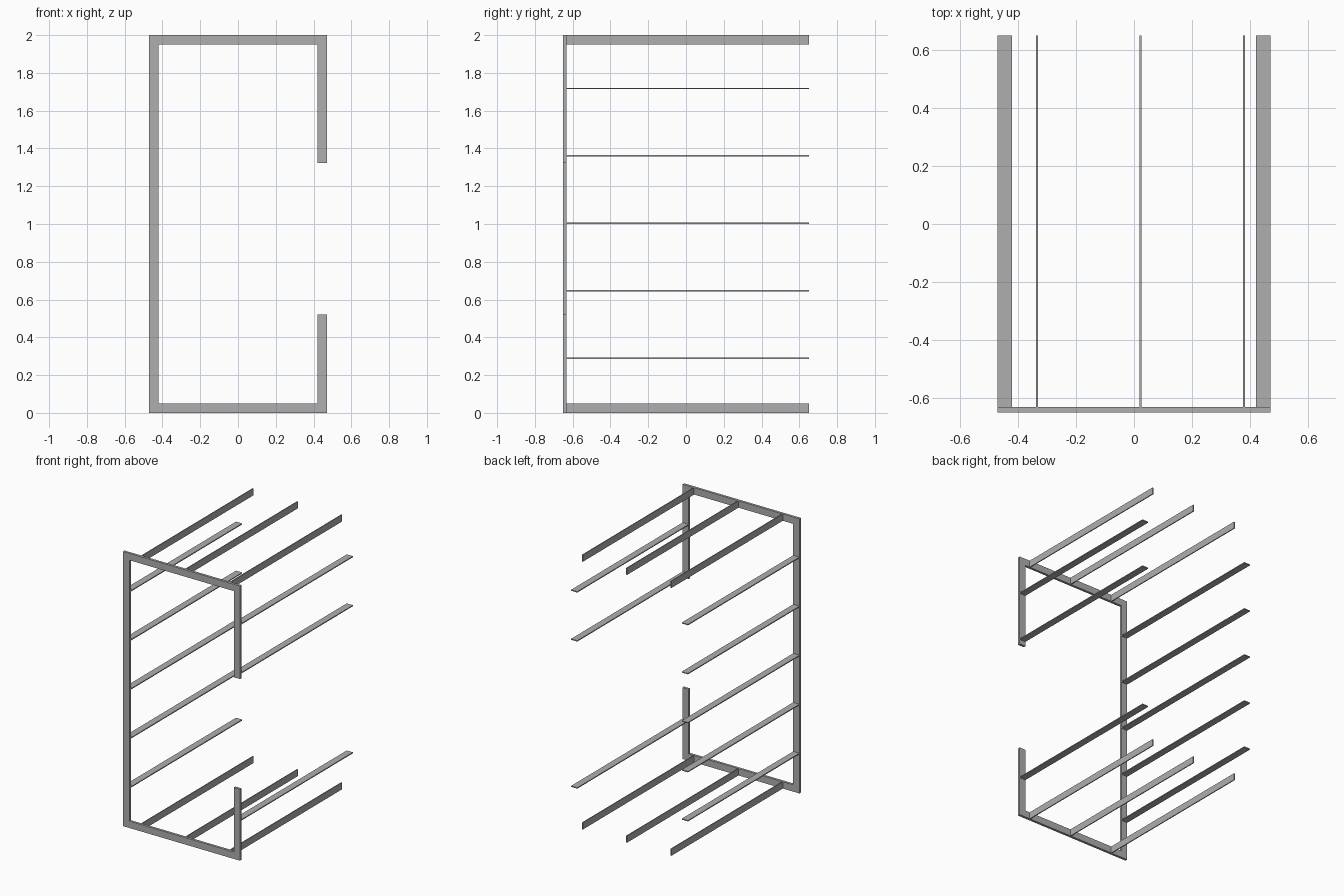
import bpy
import bmesh

cube = bpy.data.objects.get("Cube")
if cube:
    bpy.data.objects.remove(cube, do_unlink=True)

# Overall sizes
W, D, H = 0.471, 0.65, 2.0        # half width, half depth, height
BAR = 0.05                        # width of every bar
FRAME_BACK = -D + 0.018           # rear face of the front frame
SLAT = 0.007                      # slat thickness
PITCH = 0.357                     # slat spacing
UPPER_END, LOWER_END = 1.323, 0.52

grey = bpy.data.materials.new("plain grey")
grey.use_nodes = True
colour = (0.43, 0.43, 0.43, 1)
grey.diffuse_color = colour
grey.node_tree.nodes["Principled BSDF"].inputs["Base Color"].default_value = colour


def add_object(name, bm):
    bmesh.ops.recalc_face_normals(bm, faces=bm.faces)
    mesh = bpy.data.meshes.new(name)
    bm.to_mesh(mesh)
    bm.free()
    mesh.materials.append(grey)
    bpy.context.collection.objects.link(bpy.data.objects.new(name, mesh))


def slat(name, x, z, width, height):
    """Long bar running from the frame to the back, placed by its low corner."""
    bm = bmesh.new()
    bmesh.ops.create_cube(bm, size=1)
    for v in bm.verts:
        v.co.x = x + (v.co.x + 0.5) * width
        v.co.y = FRAME_BACK if v.co.y < 0 else D
        v.co.z = z + (v.co.z + 0.5) * height
    add_object(name, bm)


# Front frame: one C-shaped profile, open on the left, given thickness
I = W - BAR
outline = [(W, UPPER_END), (W, H), (-W, H), (-W, 0), (W, 0), (W, LOWER_END),
           (I, LOWER_END), (I, BAR), (-I, BAR), (-I, H - BAR), (I, H - BAR), (I, UPPER_END)]
bm = bmesh.new()
face = bm.faces.new([bm.verts.new((x, -D, z)) for x, z in outline])
back = bmesh.ops.extrude_face_region(bm, geom=[face], use_keep_orig=True)["geom"]
for v in back:
    if isinstance(v, bmesh.types.BMVert):
        v.co.y = FRAME_BACK
add_object("front_frame", bm)

# Flat slats up both sides, leaving the opening on the left clear
for i in range(5):
    z = 0.286 + i * PITCH
    slat(f"right_side_slat_{i + 1}", -W, z, BAR, SLAT)
    if not LOWER_END < z < UPPER_END:
        slat(f"left_side_slat_{i + 1}", I, z, BAR, SLAT)

# Upright slats along the floor and roof
for i in range(3):
    x = -0.3375 + i * PITCH
    slat(f"floor_slat_{i + 1}", x, 0, SLAT, BAR)
    slat(f"roof_slat_{i + 1}", x, H - BAR, SLAT, BAR)
